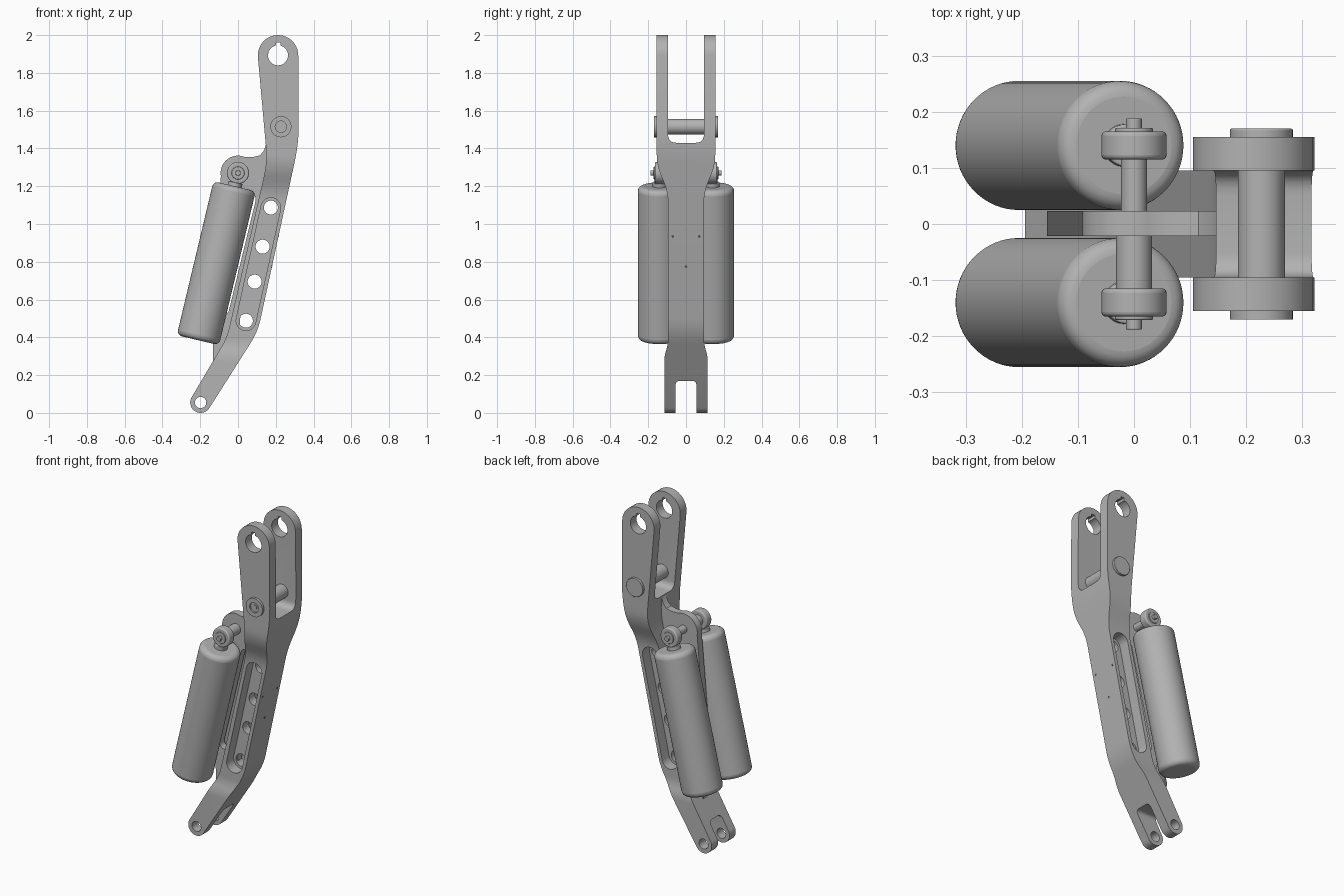
import bpy, bmesh
from math import sin, cos, radians
from mathutils import Vector

old = bpy.data.objects.get("Cube")
if old:
    bpy.data.objects.remove(old, do_unlink=True)


def material(name, value):
    m = bpy.data.materials.new(name)
    m.use_nodes = True
    colour = (value, value, value, 1)
    m.diffuse_color = colour
    m.node_tree.nodes["Principled BSDF"].inputs["Base Color"].default_value = colour
    return m


GREY = material("grey metal", 0.45)
DARK = material("dark hole", 0.08)
parts = []


def finish(name, bm, mat=GREY):
    bmesh.ops.recalc_face_normals(bm, faces=bm.faces)
    me = bpy.data.meshes.new(name)
    bm.to_mesh(me)
    bm.free()
    me.materials.append(mat)
    ob = bpy.data.objects.new(name, me)
    bpy.context.collection.objects.link(ob)
    parts.append(ob)
    return ob


def prism(name, pts, lo, hi, axis="y"):
    """Extrude a flat outline along y or x."""
    bm = bmesh.new()
    place = (lambda u, v: (u, lo, v)) if axis == "y" else (lambda u, v: (lo, u, v))
    face = bm.faces.new([bm.verts.new(place(*p)) for p in pts])
    out = bmesh.ops.extrude_face_region(bm, geom=[face])
    shift = Vector((0, hi - lo, 0)) if axis == "y" else Vector((hi - lo, 0, 0))
    bmesh.ops.translate(bm, vec=shift, verts=[v for v in out["geom"] if isinstance(v, bmesh.types.BMVert)])
    return finish(name, bm)


def rod(name, a, b, r, bevel=0, sides=40, mat=GREY):
    a, b = Vector(a), Vector(b)
    bm = bmesh.new()
    bmesh.ops.create_cone(bm, cap_ends=True, segments=sides, radius1=r, radius2=r, depth=(b - a).length)
    ob = finish(name, bm, mat)
    ob.data.transform((b - a).to_track_quat("Z", "Y").to_matrix().to_4x4())
    ob.location = (a + b) / 2
    if bevel:
        m = ob.modifiers.new("rounding", "BEVEL")
        m.width, m.segments, m.limit_method = bevel, 5, "ANGLE"
        m.angle_limit = radians(40)
    return ob


def y_rod(name, c, lo, hi, r, **kw):
    return rod(name, (c[0], lo, c[1]), (c[0], hi, c[1]), r, **kw)


def combine(ob, tool, op="DIFFERENCE"):
    m = ob.modifiers.new("cut", "BOOLEAN")
    m.operation, m.solver, m.object = op, "EXACT", tool
    bpy.context.view_layer.update()
    bpy.context.view_layer.objects.active = ob
    bpy.ops.object.modifier_apply(modifier=m.name)
    parts.remove(tool)
    bpy.data.objects.remove(tool, do_unlink=True)


def arc(c, r, start, end, n=20):
    angles = [radians(start + (end - start) * i / n) for i in range(n + 1)]
    return [(c[0] + r * cos(t), c[1] + r * sin(t)) for t in angles]


def fillet(pts, n=6):
    """Round each corner that has a third value, the trim length."""
    out = []
    for i, p in enumerate(pts):
        v = Vector(p[:2])
        if len(p) == 2:
            out.append(tuple(v))
            continue
        a = v + (Vector(pts[i - 1][:2]) - v).normalized() * p[2]
        b = v + (Vector(pts[(i + 1) % len(pts)][:2]) - v).normalized() * p[2]
        for k in range(n + 1):
            t = k / n
            out.append(tuple(a * (1 - t) ** 2 + v * 2 * t * (1 - t) + b * t * t))
    return out


def capsule(name, top, bottom, r, lo, hi):
    tilt = -12.5
    return prism(name, arc(top, r, tilt, 180 + tilt) + arc(bottom, r, 180 + tilt, 360 + tilt), lo, hi)


# Main arm: front outline intersected with the forked side outline
TOP, FOOT, PIVOT, PIN = (0.212, 1.893), (-0.198, 0.055), (0, 1.27), (0.227, 1.515)
front = fillet(arc(FOOT, 0.055, 148, 328)
               + [(0.105, 0.43, 0.07), (0.322, 1.43, 0.1)]
               + arc(TOP, 0.107, 0, 184)
               + [(0.155, 1.33, 0.08), (-0.058, 0.40, 0.05)])
arm = prism("main_arm", front, -0.2, 0.2)
half = [(0.055, 0.17, 0.025), (0.055, -0.1), (0.115, -0.1), (0.115, 0.30, 0.03),
        (0.095, 0.365, 0.03), (0.095, 1.17, 0.06), (0.155, 1.31, 0.06),
        (0.155, 2.1), (0.095, 2.1), (0.095, 1.43, 0.045)]
side = fillet(half + [(-p[0], *p[1:]) for p in reversed(half)])
combine(arm, prism("side_shape", side, -0.6, 0.6, "x"), "INTERSECT")

# Eye holes, keyway, side pockets and lightening holes
combine(arm, y_rod("top_bore", TOP, -0.3, 0.3, 0.053))
key = [(TOP[0] + dx, TOP[1] + dz) for dx, dz in ((-.012, 0), (.012, 0), (.012, .068), (-.012, .068))]
combine(arm, prism("keyway", key, -0.3, 0.3))
combine(arm, y_rod("foot_bore", FOOT, -0.3, 0.3, 0.03))
HOLES = [(0.174, 1.087), (0.13, 0.88), (0.088, 0.695), (0.042, 0.488)]
for s in (-1, 1):
    lo, hi = sorted((s * 0.028, s * 0.25))
    combine(arm, capsule("pocket", HOLES[0], HOLES[-1], 0.052, lo, hi))
for h in HOLES:
    combine(arm, y_rod("web_hole", h, -0.3, 0.3, 0.037))

# Central web plate with its hump and long slot
web_outline = ([(0.2, 1.38), (0.148, 1.42)]
               + [(0.135, 1.385), (0.115, 1.363), (0.08, 1.355)]
               + arc(PIVOT, 0.092, 68, 190)
               + fillet([(-0.08, 1.12), (-0.155, 0.52), (-0.133, 0.38), (-0.133, 0.26)][1:-1])
               + [(-0.133, 0.26), (0, 0.36), (0.02, 0.6), (0.14, 1.15)])
web = prism("web_plate", web_outline, -0.021, 0.023)
combine(web, capsule("web_slot", (0.064, 1.13), (-0.077, 0.55), 0.03, -0.1, 0.1))

# Cross pin through the upper fork
y_rod("fork_pin", PIN, -0.16, 0.16, 0.042)
y_rod("pin_head_back", PIN, 0.15, 0.17, 0.056, bevel=0.003)
head = y_rod("pin_head_front", PIN, -0.17, -0.15, 0.056)
combine(head, y_rod("socket", PIN, -0.2, -0.16, 0.03))
y_rod("pin_centre", PIN, -0.166, -0.155, 0.014, sides=24)

# Pivot shaft carrying the two cylinders
y_rod("pivot_shaft_back", PIVOT, 0, 0.14, 0.023)
y_rod("pivot_shaft_front", PIVOT, -0.14, 0, 0.032)

# Twin damper cylinders with eyes, necks and end pins
for s, label in ((-1, "front"), (1, "back")):
    y = s * 0.14
    rod(label + "_damper", (-0.212, y, 0.385), (-0.018, y, 1.2), 0.115, bevel=0.028, sides=64)
    rod(label + "_neck_collar", (-0.02, y, 1.19), (-0.013, y, 1.22), 0.038, bevel=0.004)
    rod(label + "_neck", (-0.018, y, 1.2), (-0.004, y, 1.255), 0.027)
    y_rod(label + "_eye", PIVOT, y - 0.025, y + 0.025, 0.058, bevel=0.008)
    y_rod(label + "_washer", PIVOT, s * 0.15, s * 0.171, 0.034, bevel=0.003)
    y_rod(label + "_end_pin", PIVOT, s * 0.15, s * 0.188, 0.014, sides=24, bevel=0.002)

# Small drilled marks on the right face of the arm
for y, z in ((-0.07, 0.935), (0.07, 0.935), (0, 0.775)):
    x = 0.105 + (z - 0.43) * 0.217
    rod("drilled_mark", (x - 0.004, y, z), (x + 0.001, y, z - 0.001), 0.007, sides=12, mat=DARK)

# Smooth the round faces, keep edges crisp
bpy.ops.object.select_all(action="DESELECT")
for ob in parts:
    ob.select_set(True)
bpy.context.view_layer.objects.active = arm
bpy.ops.object.shade_smooth_by_angle(angle=radians(30))
